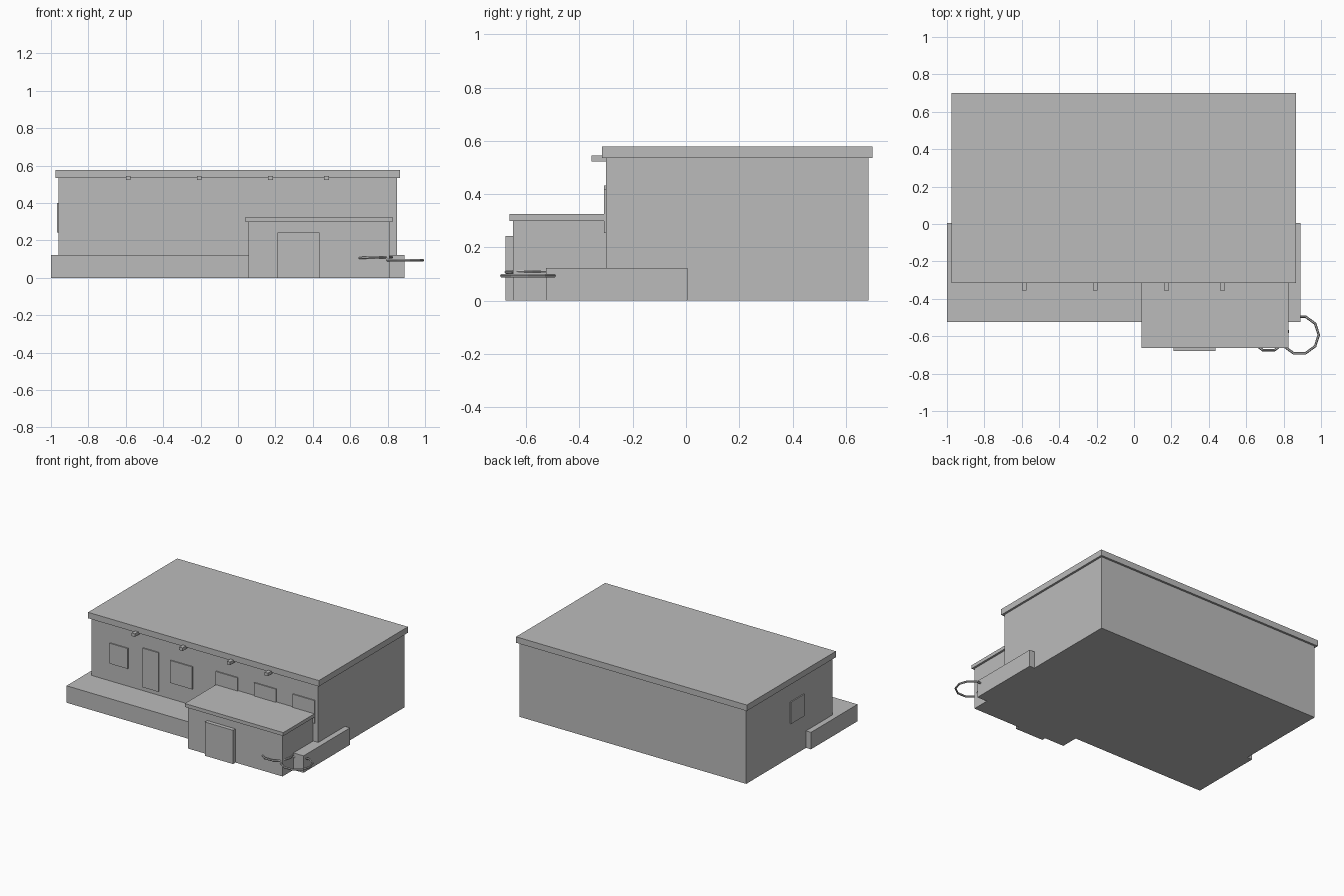
import bpy
from mathutils import Vector

if "Cube" in bpy.data.objects:
    bpy.data.objects.remove(bpy.data.objects["Cube"], do_unlink=True)

grey = bpy.data.materials.new("plain_grey")
grey.use_nodes = True
grey.diffuse_color = (0.5, 0.5, 0.5, 1)
grey.node_tree.nodes["Principled BSDF"].inputs["Base Color"].default_value = (0.5, 0.5, 0.5, 1)


def box(name, x, y, z):
    """Box given by its (min, max) range on each axis."""
    bpy.ops.mesh.primitive_cube_add(size=1)
    ob = bpy.context.object
    ob.name = name
    low, high = Vector((x[0], y[0], z[0])), Vector((x[1], y[1], z[1]))
    for v in ob.data.vertices:
        v.co = (low + high) / 2 + v.co * (high - low)
    ob.data.materials.append(grey)
    return ob


def ring(name, centre, tilt=0):
    bpy.ops.mesh.primitive_torus_add(location=centre, rotation=(0, tilt, 0), major_segments=10,
                                     minor_segments=6, major_radius=0.103, minor_radius=0.007)
    ob = bpy.context.object
    ob.name = name
    ob.data.materials.append(grey)


# Main building and porch platform
FRONT, SIDE = -0.30, -0.96
box("main_walls", (SIDE, 0.85), (FRONT, 0.685), (0, 0.535))
box("main_roof", (-0.975, 0.865), (-0.315, 0.70), (0.535, 0.578))
box("porch_platform", (-1.0, 0.89), (-0.525, 0.005), (0, 0.122))

# Front annex with its door
box("annex_walls", (0.055, 0.81), (-0.65, FRONT), (0, 0.30))
box("annex_roof", (0.04, 0.825), (-0.663, FRONT), (0.30, 0.325))
box("annex_door", (0.21, 0.435), (-0.678, -0.65), (0, 0.243))

# Beam ends under the roof edge
for i, x in enumerate((-0.587, -0.207, 0.173, 0.473)):
    box(f"roof_beam_{i + 1}", (x - 0.013, x + 0.013), (-0.355, FRONT), (0.523, 0.545))

# Thin window and door plates on the walls
plate = (FRONT - 0.008, FRONT)
box("house_door", (-0.545, -0.42), plate, (0.15, 0.432))
box("left_window", (-0.81, -0.665), plate, (0.25, 0.397))
box("middle_window", (-0.325, -0.15), plate, (0.24, 0.402))
for i, x in enumerate((0.037, 0.342, 0.65)):
    box(f"upper_window_{i + 1}", (x, x + 0.175), plate, (0.255, 0.42))
box("side_window", (SIDE - 0.008, SIDE), (0.035, 0.185), (0.243, 0.40))

# Pair of interlocking metal rings
ring("outer_ring", (0.885, -0.593, 0.094))
ring("inner_ring", (0.72, -0.576, 0.108), -0.02)
